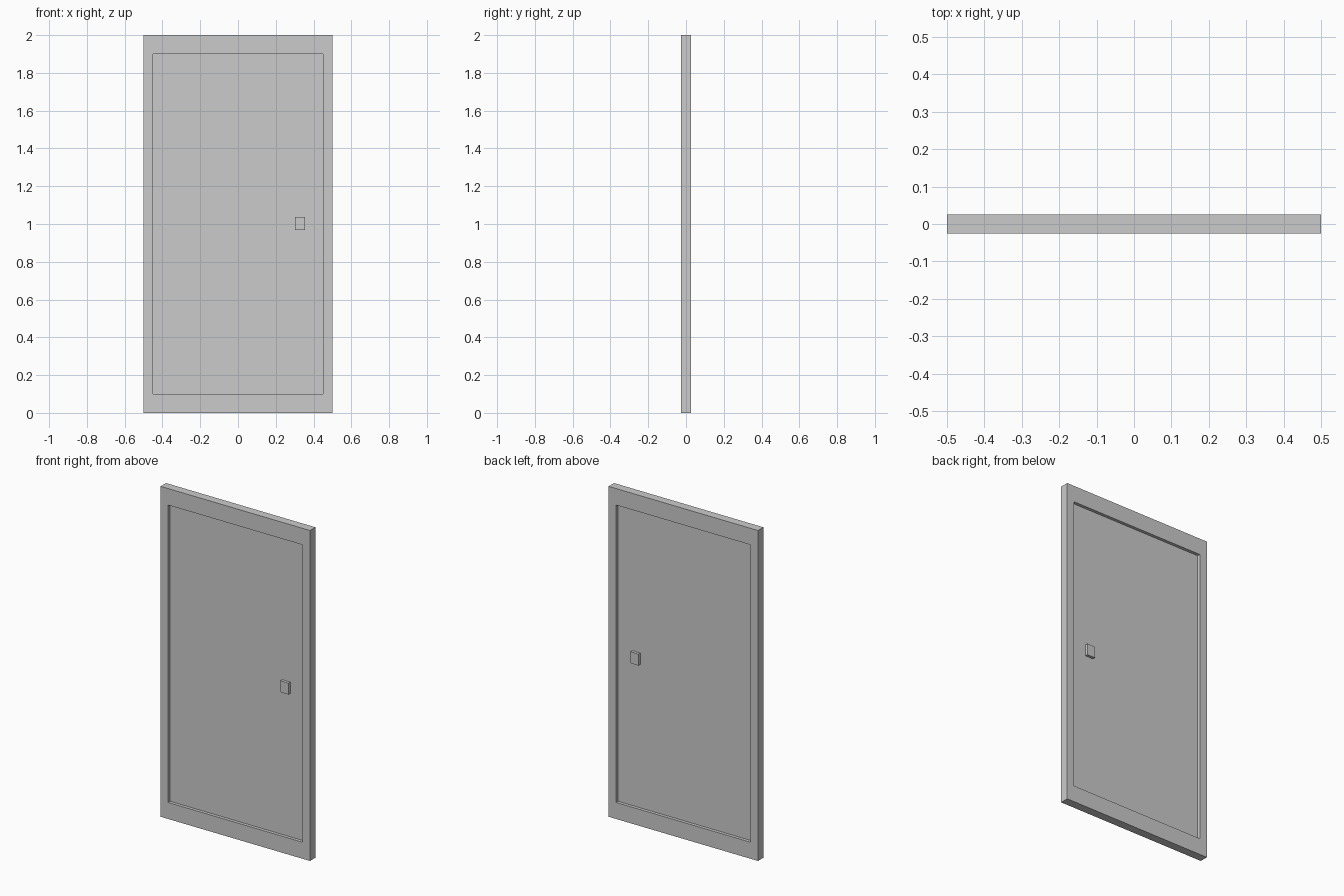
import bpy, bmesh
from mathutils import Matrix, Vector

if "Cube" in bpy.data.objects:
    bpy.data.objects.remove(bpy.data.objects["Cube"])

HALF_T = 0.026      # half thickness of the door
PANEL_Y = 0.007     # half thickness of the recessed panel


def box(bm, lo, hi):
    lo, hi = Vector(lo), Vector(hi)
    m = Matrix.Translation((lo + hi) / 2) @ Matrix.Diagonal((*(hi - lo), 1))
    bmesh.ops.create_cube(bm, size=1, matrix=m)


def finish(bm, name):
    me = bpy.data.meshes.new(name)
    bm.to_mesh(me)
    bm.free()
    ob = bpy.data.objects.new(name, me)
    bpy.context.collection.objects.link(ob)
    return ob


# Door leaf: slab with a recessed panel inset on front and back
bm = bmesh.new()
box(bm, (-0.5, -HALF_T, 0), (0.5, HALF_T, 2))
bm.normal_update()
for face in [f for f in bm.faces if abs(f.normal.y) > 0.9]:
    s = 1 if face.normal.y > 0 else -1
    rim = bmesh.ops.extrude_discrete_faces  # (separate inner faces are built by inset below)
    bmesh.ops.inset_region(bm, faces=[face], thickness=0.05, use_even_offset=True)
    # rails are twice as tall as the stiles are wide
    for v in face.verts:
        v.co.z = 0.1 if v.co.z < 1 else 1.9
    # push the panel in with straight walls
    new = bmesh.ops.inset_region(bm, faces=[face], thickness=0.0)
    for v in face.verts:
        v.co.y = s * PANEL_Y
bmesh.ops.recalc_face_normals(bm, faces=bm.faces)
finish(bm, "door_leaf")

# Handle plates, one on each side, sitting inside the recess
for name, s in (("front_handle", -1), ("back_handle", 1)):
    bm = bmesh.new()
    y0, y1 = sorted((s * PANEL_Y, s * 0.0245))
    box(bm, (0.301, y0, 0.968), (0.355, y1, 1.037))
    finish(bm, name)
